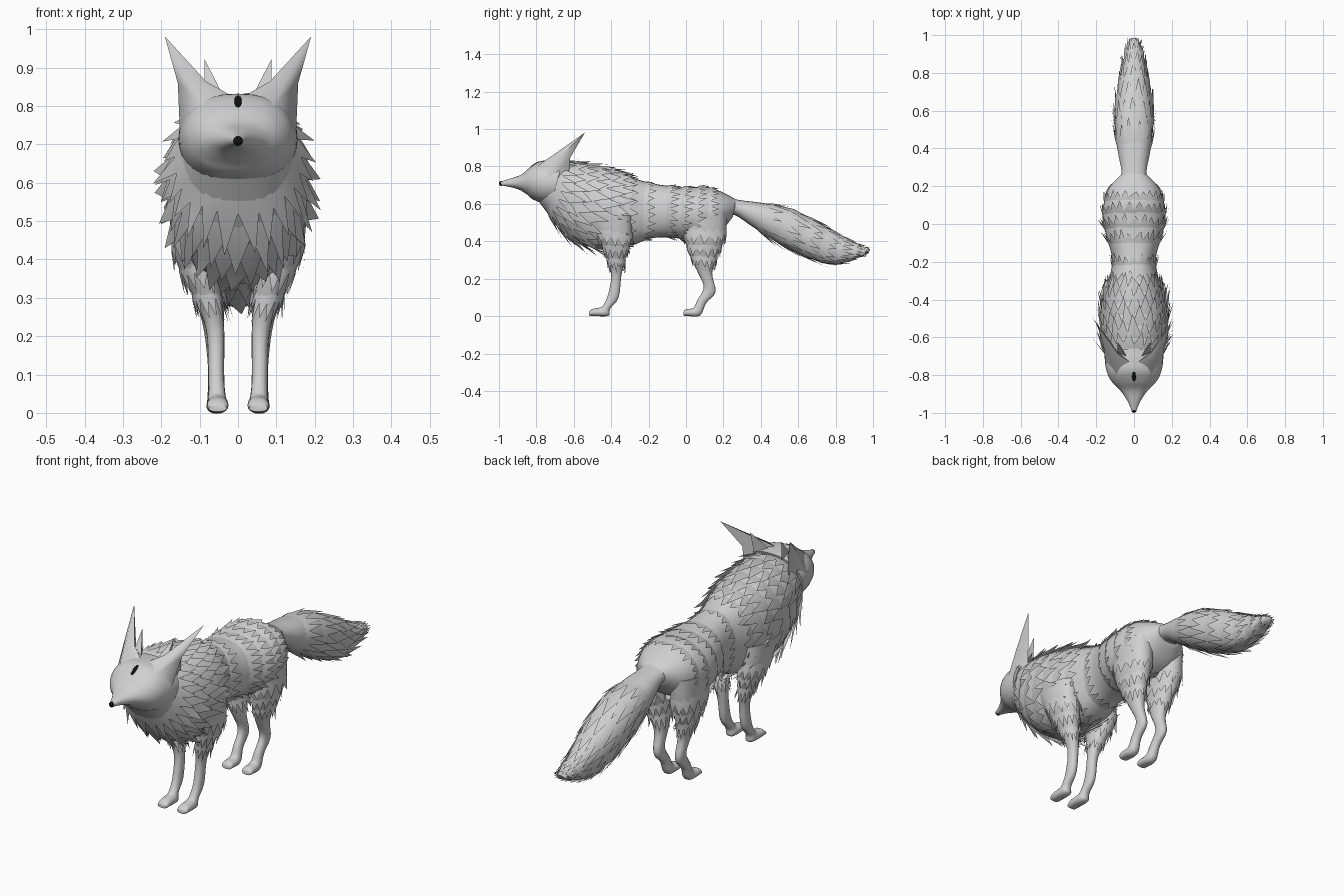
import bpy, bmesh, random
from math import sin, cos, pi, copysign, radians
from mathutils import Vector, Matrix

random.seed(4)
if "Cube" in bpy.data.objects:
    bpy.data.objects.remove(bpy.data.objects["Cube"])


def material(name, value):
    m = bpy.data.materials.new(name)
    m.use_nodes = True
    m.diffuse_color = (value, value, value, 1)
    m.node_tree.nodes["Principled BSDF"].inputs["Base Color"].default_value = m.diffuse_color
    return m


GREY = material("fur_grey", 0.63)
BLACK = material("black", 0.005)


def finish(name, bm, mat, angle=1.0):
    bmesh.ops.recalc_face_normals(bm, faces=bm.faces)
    mesh = bpy.data.meshes.new(name)
    bm.to_mesh(mesh)
    bm.free()
    obj = bpy.data.objects.new(name, mesh)
    bpy.context.collection.objects.link(obj)
    mesh.materials.append(mat)
    bpy.ops.object.select_all(action='DESELECT')
    obj.select_set(True)
    bpy.context.view_layer.objects.active = obj
    bpy.ops.object.shade_smooth_by_angle(angle=angle)


def section(stations, t):
    """Smoothly interpolated station: top y, z, bottom y, z, half width, centre x."""
    last = len(stations) - 1
    t = max(0, min(t, last))
    i = min(int(t), last - 1)
    f = t - i
    p = [stations[max(0, min(k, last))] for k in range(i - 1, i + 3)]
    return [b + f / 2 * (c - a + f * (2*a - 5*b + 4*c - d + f * (3*b - 3*c + d - a)))
            for a, b, c, d in zip(*p)]


def surface(stations, t, a, lift=0.0):
    y1, z1, y2, z2, rx, cx = section(stations, t)
    centre = Vector((cx, (y1 + y2) / 2, (z1 + z2) / 2))
    across = copysign(abs(sin(a)) ** 0.8, sin(a))
    out = Vector((rx * across, cos(a) * (y1 - y2) / 2, cos(a) * (z1 - z2) / 2))
    return centre + out + out.normalized() * lift


def bridge(bm, low, high):
    for s in range(len(low)):
        n = (s + 1) % len(low)
        bm.faces.new((low[s], low[n], high[n], high[s]))


def loft(name, stations, sides=24, steps=4):
    bm = bmesh.new()
    rings = []
    for k in range((len(stations) - 1) * steps + 1):
        rings.append([bm.verts.new(surface(stations, k / steps, 2 * pi * s / sides))
                      for s in range(sides)])
    for low, high in zip(rings, rings[1:]):
        bridge(bm, low, high)
    bm.faces.new(rings[0])
    bm.faces.new(rings[-1])
    finish(name, bm, GREY)


def fur(name, stations, start, stop, rows, count, length, lift):
    """Overlapping collars around a lofted surface, each ending in a zigzag edge."""
    bm = bmesh.new()
    for r in range(rows):
        t = start + (stop - start) * r / (rows - 1)
        step = 2 * pi / count
        angles = [step * (k + 0.5 * (r % 2)) for k in range(count)]
        root = [bm.verts.new(surface(stations, t, a, -0.003)) for a in angles]
        hem = [bm.verts.new(surface(stations, t + length * random.uniform(0.25, 0.45), a,
                                    lift * 0.25)) for a in angles]
        bridge(bm, root, hem)
        for k, a in enumerate(angles):
            mid = a + step * random.uniform(0.3, 0.7)
            far = t + length * random.uniform(0.8, 1.2)
            up = lift * random.uniform(0.6, 1.3) * (1 - 0.45 * max(0, cos(mid)))
            tip = bm.verts.new(surface(stations, far, mid, up))
            bm.faces.new((hem[k], hem[(k + 1) % count], tip))
    finish(name, bm, GREY, 1.2)


def centred(rows):
    return [r + (0,) for r in rows]


# Torso with mane, waist and hips
body = centred([
    (-.73, .815, -.80, .63, .12), (-.66, .82, -.74, .55, .145),
    (-.56, .815, -.66, .45, .168), (-.46, .795, -.56, .385, .175),
    (-.36, .77, -.44, .36, .162), (-.27, .735, -.30, .375, .13),
    (-.18, .71, -.19, .415, .115), (-.08, .695, -.08, .42, .142),
    (.03, .69, .0, .41, .165), (.12, .69, .10, .42, .16),
    (.20, .66, .19, .46, .13), (.27, .622, .25, .53, .068)])
loft("body", body, 32)
fur("mane_fur", body, 0.9, 3.9, 6, 24, 1.1, .042)
fur("waist_fur", body, 4.5, 5.5, 2, 22, .7, .02)
fur("hip_fur", body, 6.7, 9.0, 4, 26, .7, .024)

# Bushy tail
tail = centred([
    (.20, .64, .19, .53, .08), (.29, .62, .26, .54, .066),
    (.41, .605, .36, .475, .086), (.56, .575, .51, .38, .103),
    (.72, .495, .67, .305, .09), (.84, .425, .79, .278, .066),
    (.93, .378, .90, .305, .045), (.985, .357, .975, .335, .02)])
loft("tail", tail)
fur("tail_fur", tail, 2.0, 6.1, 7, 16, 1.0, .02)

# Head with a narrow muzzle and broad cheeks
head = centred([
    (-.995, .718, -.995, .70, .01), (-.94, .735, -.94, .69, .033),
    (-.88, .757, -.89, .675, .07), (-.835, .795, -.85, .65, .112),
    (-.78, .828, -.82, .625, .138), (-.72, .832, -.77, .605, .152),
    (-.66, .828, -.72, .60, .156)])
loft("head", head, 32)

# Nose, and a forehead mark lying along the slope of the brow
for name, place, size, tilt in (
        ("nose", (0, -.988, .709), (.013, .012, .013), 0),
        ("forehead_mark", (0, -.807, .811), (.011, .006, .03), -59)):
    bm = bmesh.new()
    bmesh.ops.create_uvsphere(bm, u_segments=12, v_segments=8, radius=1)
    bm.transform(Matrix.Translation(place) @ Matrix.Rotation(radians(tilt), 4, 'X')
                 @ Matrix.Diagonal(size).to_4x4())
    finish(name, bm, BLACK)

# Ears: broad swept-back spikes growing from brow to cheek, with an inner tuft
ear_base = [(.008, -.74, .822), (.09, -.80, .80), (.15, -.755, .70), (.12, -.63, .70)]
ear_middle = [(.083, -.69, .864), (.12, -.715, .858), (.157, -.665, .86), (.125, -.62, .845)]
ear_tip = (.191, -.54, .982)
tuft_base = [(.04, -.70, .83), (.088, -.68, .85), (.075, -.64, .82)]
tuft_tip = (.087, -.625, .922)


def spike(name, rings, tip, side):
    bm = bmesh.new()
    flip = Vector((side, 1, 1))
    loops = [[bm.verts.new(Vector(p) * flip) for p in ring] for ring in rings]
    end = bm.verts.new(Vector(tip) * flip)
    for low, high in zip(loops, loops[1:]):
        bridge(bm, low, high)
    last = loops[-1]
    for s in range(len(last)):
        bm.faces.new((last[s - 1], last[s], end))
    bm.faces.new(loops[0])
    finish(name, bm, GREY, 1.3)


# Legs run from the hidden upper end down to the toes
front_leg = [
    (-.54, .54, -.29, .54, .065, .115), (-.47, .42, -.29, .41, .058, .11),
    (-.43, .32, -.32, .32, .04, .085), (-.40, .22, -.345, .22, .024, .06),
    (-.418, .11, -.36, .10, .021, .057), (-.445, .055, -.405, .04, .022, .055),
    (-.465, .045, -.415, .002, .027, .053), (-.50, .038, -.495, .001, .028, .053),
    (-.52, .022, -.518, .003, .024, .053)]
hind_leg = [
    (-.03, .55, .22, .56, .07, .09), (-.01, .42, .21, .42, .062, .09),
    (.02, .33, .17, .33, .045, .08), (.06, .24, .14, .23, .028, .065),
    (.095, .155, .158, .13, .021, .059), (.06, .085, .108, .07, .021, .057),
    (.04, .045, .075, .003, .026, .055), (.0, .036, .005, .001, .028, .055),
    (-.015, .022, -.013, .003, .024, .055)]

for label, side in (("left", 1), ("right", -1)):
    spike(label + "_ear", [ear_base, ear_middle], ear_tip, side)
    spike(label + "_ear_tuft", [tuft_base], tuft_tip, side)
    for part, stations in (("front_leg", front_leg), ("hind_leg", hind_leg)):
        leg = [s[:5] + (s[5] * side,) for s in stations]
        loft(label + "_" + part, leg, 16)
        fur(label + "_" + part + "_fur", leg, .6, 2.0, 3, 14, .8, .02)
